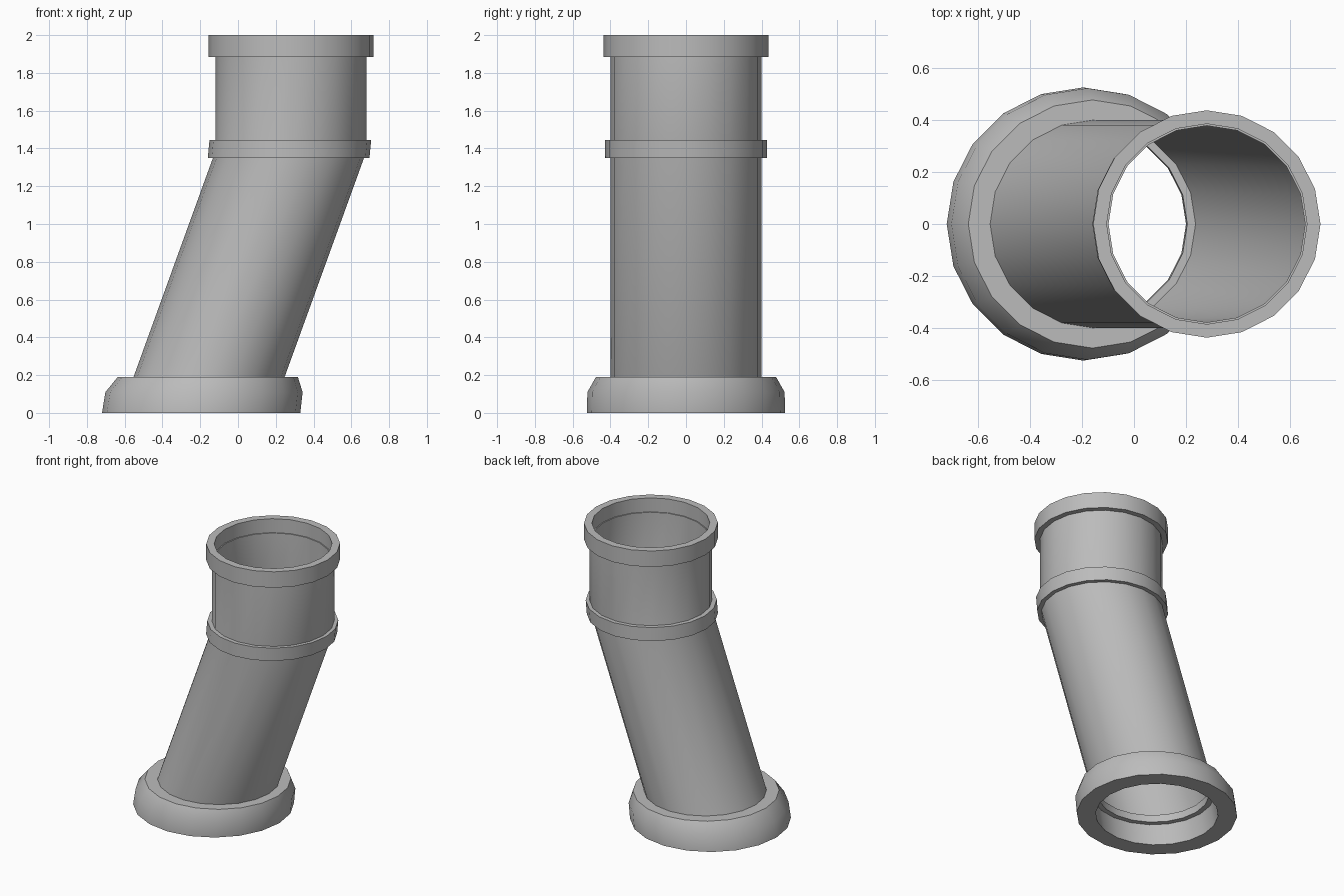
import bpy, bmesh, math

SIDES = 20
if "Cube" in bpy.data.objects:
    bpy.data.objects.remove(bpy.data.objects["Cube"], do_unlink=True)

clay = bpy.data.materials.new("grey_clay")
clay.use_nodes = True
clay.diffuse_color = (0.5, 0.5, 0.5, 1)
clay.node_tree.nodes["Principled BSDF"].inputs["Base Color"].default_value = (0.5, 0.5, 0.5, 1)


def tube(name, rings):
    """Closed loop of level rings (centre x, z, radius): up the outside, down the inside."""
    bm = bmesh.new()
    loops = []
    for cx, z, r in rings:
        angles = [2 * math.pi * i / SIDES for i in range(SIDES)]
        loops.append([bm.verts.new((cx + r * math.cos(a), r * math.sin(a), z)) for a in angles])
    for k, low in enumerate(loops):
        high = loops[(k + 1) % len(loops)]
        for i in range(SIDES):
            j = (i + 1) % SIDES
            bm.faces.new((low[i], low[j], high[j], high[i]))
    bmesh.ops.recalc_face_normals(bm, faces=bm.faces)
    mesh = bpy.data.meshes.new(name)
    bm.to_mesh(mesh)
    bm.free()
    mesh.materials.append(clay)
    obj = bpy.data.objects.new(name, mesh)
    bpy.context.collection.objects.link(obj)
    bpy.ops.object.select_all(action="DESELECT")
    obj.select_set(True)
    bpy.context.view_layer.objects.active = obj
    bpy.ops.object.shade_smooth_by_angle(angle=math.radians(35))


# flared base collar with a socket and inner lip
tube("base_collar", [(-0.195, 0, 0.525), (-0.18, 0.11, 0.522), (-0.16, 0.19, 0.477),
                     (-0.16, 0.19, 0.365), (-0.165, 0.14, 0.365),
                     (-0.165, 0.14, 0.40), (-0.195, 0, 0.40)])

# leaning lower pipe, then upright upper pipe
tube("pipe", [(-0.155, 0.185, 0.40), (0.28, 1.385, 0.40), (0.28, 1.9, 0.40),
              (0.28, 1.9, 0.378), (0.28, 1.385, 0.378), (-0.155, 0.185, 0.39)])

# band around the bend
tube("bend_band", [(0.268, 1.35, 0.428), (0.277, 1.445, 0.428),
                   (0.277, 1.445, 0.39), (0.268, 1.35, 0.39)])

# top rim, its opening slightly wider than the pipe bore
tube("top_rim", [(0.28, 1.885, 0.437), (0.28, 2, 0.437),
                 (0.28, 2, 0.385), (0.28, 1.885, 0.385)])
